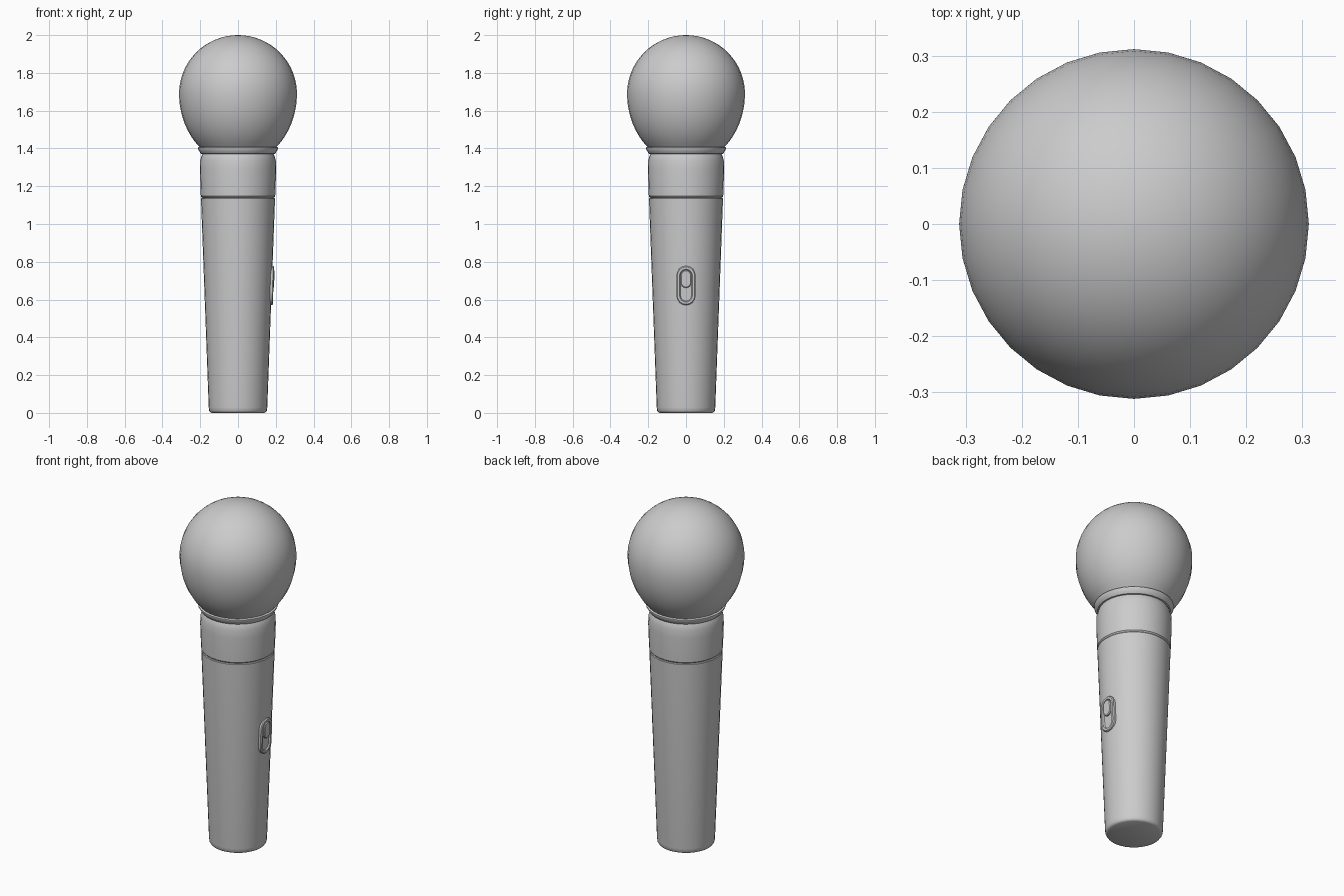
import bpy, bmesh, math

if "Cube" in bpy.data.objects:
    bpy.data.objects.remove(bpy.data.objects["Cube"])

SIDES = 32


def finish(bm, name, angle=35):
    bmesh.ops.remove_doubles(bm, verts=bm.verts, dist=1e-5)
    bmesh.ops.recalc_face_normals(bm, faces=bm.faces)
    mesh = bpy.data.meshes.new(name)
    bm.to_mesh(mesh)
    bm.free()
    ob = bpy.data.objects.new(name, mesh)
    bpy.context.collection.objects.link(ob)
    bpy.ops.object.select_all(action='DESELECT')
    bpy.context.view_layer.objects.active = ob
    ob.select_set(True)
    bpy.ops.object.shade_smooth_by_angle(angle=math.radians(angle))
    return ob


def loft(bm, loops):
    # bridges point loops of equal length and caps both ends
    rings = [[bm.verts.new(p) for p in loop] for loop in loops]
    n = len(rings[0])
    for a, b in zip(rings, rings[1:]):
        for i in range(n):
            j = (i + 1) % n
            bm.faces.new((a[i], a[j], b[j], b[i]))
    bm.faces.new(rings[0])
    bm.faces.new(rings[-1])


def lathe(name, profile):
    bm = bmesh.new()
    loft(bm, [[(r * math.cos(math.tau * i / SIDES), r * math.sin(math.tau * i / SIDES), z)
               for i in range(SIDES)] for r, z in profile])
    return finish(bm, name)


# Tapered handle with rounded foot
lathe("handle", [(0.140, 0.0), (0.148, 0.004), (0.153, 0.012), (0.155, 0.03),
                 (0.196, 1.134), (0.193, 1.138), (0.185, 1.138)])

# Upper collar, separated from the handle by a thin groove
lathe("collar", [(0.185, 1.136), (0.193, 1.142), (0.197, 1.147), (0.202, 1.29),
                 (0.200, 1.335), (0.194, 1.36), (0.186, 1.375), (0.17, 1.38)])

# Flared ring under the head
lathe("head_ring", [(0.175, 1.368), (0.196, 1.372), (0.202, 1.380), (0.213, 1.398),
                    (0.213, 1.404), (0.205, 1.408), (0.18, 1.408)])

# Egg-shaped head: ellipse with a longer lower half
head = []
for k in range(25):
    t = math.radians(-49 + (138.9) * k / 24)
    head.append((0.312 * math.cos(t), 1.69 + math.sin(t) * (0.31 if t > 0 else 0.373)))
lathe("head", head)

# Switch on the +x side, tilted with the taper of the handle
SLOPE = (0.196 - 0.155) / (1.134 - 0.03)


def pill(z0, z1, half, height, steps=8):
    # stadium outline on the handle surface, raised by height
    pts = []
    for centre, start in ((z1 - half, 0), (z0 + half, math.pi)):
        for k in range(steps + 1):
            a = start + math.pi * k / steps
            y, z = half * math.cos(a), centre + half * math.sin(a)
            pts.append((0.155 + SLOPE * (z - 0.03) + height, y, z))
    return pts


bm = bmesh.new()
loft(bm, [pill(0.570, 0.778, 0.051, -0.02), pill(0.570, 0.778, 0.051, 0.004),
          pill(0.575, 0.773, 0.046, 0.009), pill(0.587, 0.761, 0.034, 0.009),
          pill(0.592, 0.756, 0.029, 0.002)])
finish(bm, "switch_frame", 30)

bm = bmesh.new()
loft(bm, [pill(0.662, 0.756, 0.028, -0.01), pill(0.662, 0.756, 0.028, 0.008),
          pill(0.666, 0.752, 0.024, 0.012)])
finish(bm, "switch_slider", 30)
